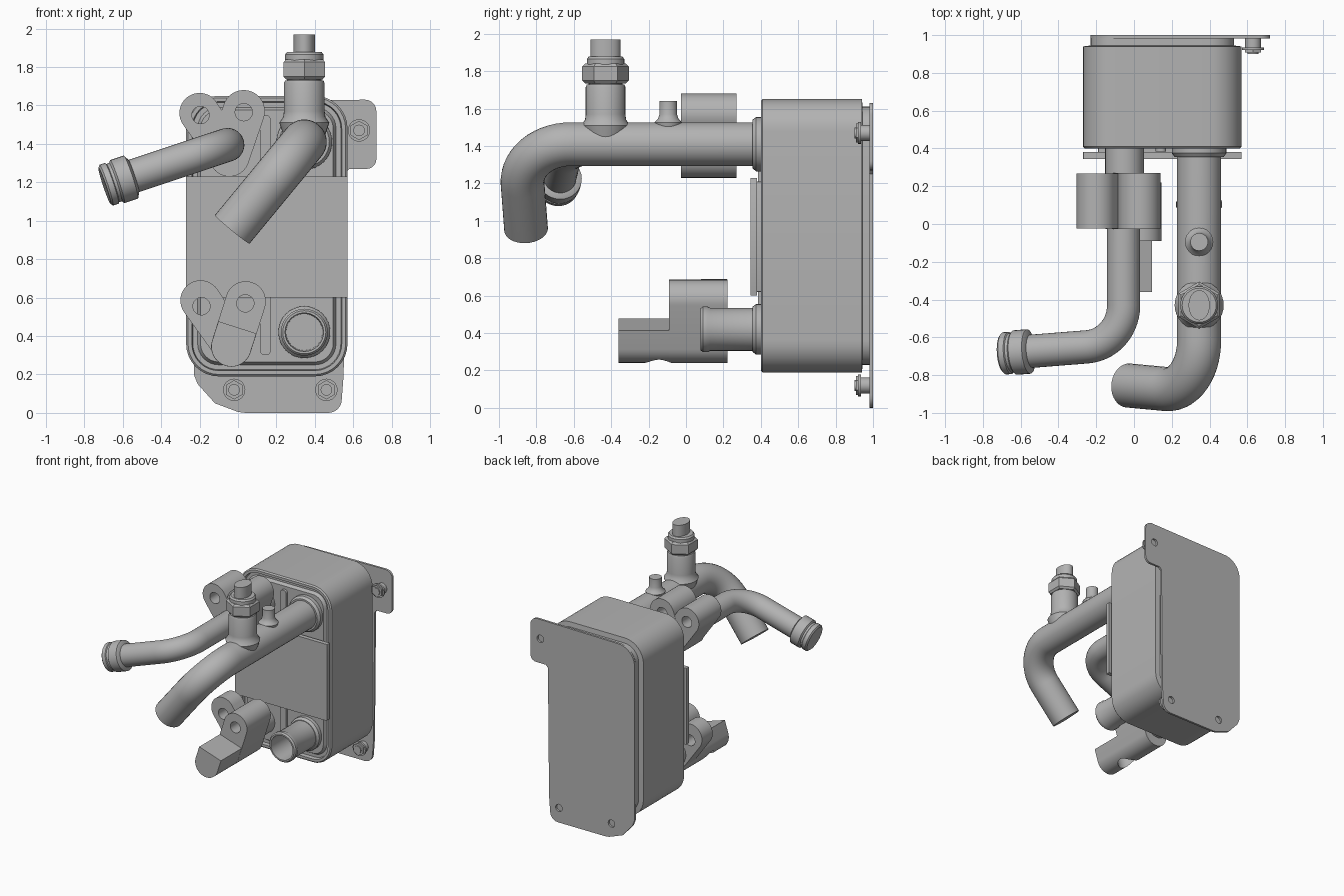
import bpy, bmesh
from math import sin, cos, pi, radians, hypot, atan2, acos
from mathutils import Vector

default_cube = bpy.data.objects.get("Cube")
if default_cube:
    bpy.data.objects.remove(default_cube, do_unlink=True)

grey = bpy.data.materials.new("plain grey metal")
grey.use_nodes = True
grey_value = (0.45, 0.45, 0.45, 1)
grey.diffuse_color = grey_value
grey.node_tree.nodes["Principled BSDF"].inputs["Base Color"].default_value = grey_value

UP, FRONT = Vector((0, 0, 1)), Vector((0, -1, 0))
parts = []


def finish(name, bm):
    bmesh.ops.recalc_face_normals(bm, faces=bm.faces)
    mesh = bpy.data.meshes.new(name)
    bm.to_mesh(mesh)
    bm.free()
    mesh.materials.append(grey)
    obj = bpy.data.objects.new(name, mesh)
    bpy.context.collection.objects.link(obj)
    parts.append(obj)
    return obj


def loft(name, rings):
    """Skin equal rings of points and cap both ends."""
    bm = bmesh.new()
    loops = [[bm.verts.new(p) for p in ring] for ring in rings]
    count = len(loops[0])
    for a, b in zip(loops, loops[1:]):
        for i in range(count):
            j = (i + 1) % count
            bm.faces.new((a[i], a[j], b[j], b[i]))
    bm.faces.new(loops[0])
    bm.faces.new(loops[-1])
    return finish(name, bm)


def prism(name, outline, y_front, y_back):
    return loft(name, [[(x, y, z) for x, z in outline] for y in (y_front, y_back)])


def lathe(name, profile, base, axis=UP, steps=32, squash=1.0):
    """Closed turned part from (radius, height) pairs along an axis."""
    turn = axis.to_track_quat('Z', 'Y')
    rings = []
    for r, h in profile:
        angles = [2 * pi * i / steps for i in range(steps)]
        rings.append([Vector(base) + turn @ Vector((r * sin(a) * squash, r * cos(a), h)) for a in angles])
    return loft(name, rings)


def pipe(name, start, corner, end, radius, bend, steps=32):
    """Round pipe with one filleted bend."""
    start, corner, end = Vector(start), Vector(corner), Vector(end)
    d1, d2 = (corner - start).normalized(), (end - corner).normalized()
    normal = d1.cross(d2).normalized()
    angle = d1.angle(d2)
    reach = bend * sin(angle / 2) / cos(angle / 2)
    inward = normal.cross(d1)
    path = [(start, d1)]
    for i in range(15):
        a = angle * i / 14
        point = corner - d1 * reach + d1 * bend * sin(a) + inward * bend * (1 - cos(a))
        path.append((point, d1 * cos(a) + inward * sin(a)))
    path.append((end, d2))
    rings = []
    for point, tangent in path:
        side = tangent.cross(normal)
        rings.append([point + radius * (normal * cos(2 * pi * i / steps) + side * sin(2 * pi * i / steps))
                      for i in range(steps)])
    return loft(name, rings)


def arc(cx, cz, r, a0, a1, steps=10):
    return [(cx + r * cos(a0 + (a1 - a0) * i / steps), cz + r * sin(a0 + (a1 - a0) * i / steps))
            for i in range(steps + 1)]


def rounded_rect(x0, x1, z0, z1, r, steps=8):
    centres = [(x1 - r, z1 - r), (x0 + r, z1 - r), (x0 + r, z0 + r), (x1 - r, z0 + r)]
    return [p for k, (x, z) in enumerate(centres) for p in arc(x, z, r, k * pi / 2, (k + 1) * pi / 2, steps)]


def link(a, ra, b, rb, flat=False):
    """Outline of a link between two round ends; the first end may be cut flat."""
    heading = atan2(b[1] - a[1], b[0] - a[0])
    spread = acos((rb - ra) / hypot(b[0] - a[0], b[1] - a[1]))
    spread = pi - spread
    far = arc(*b, rb, heading - spread, heading + spread, 20)
    near = arc(*a, ra, heading + spread, heading + 2 * pi - spread, 1 if flat else 20)
    return far + near


def combine(target, other, operation):
    mod = target.modifiers.new("cut", 'BOOLEAN')
    mod.operation, mod.object, mod.solver = operation, other, 'EXACT'
    bpy.context.view_layer.objects.active = target
    bpy.ops.object.modifier_apply(modifier=mod.name)
    parts.remove(other)
    bpy.data.objects.remove(other, do_unlink=True)


def drill(target, x, z, r):
    combine(target, lathe("drill", [(r, -2), (r, 2)], (x, 0, z), FRONT), 'DIFFERENCE')


# Cooler body: rounded block with a rear step, front rim and groove
profile = [(0.04, 0.985), (0.04, 0.945), (0, 0.94), (0, 0.41), (0.01, 0.4), (0.03, 0.4),
           (0.035, 0.43), (0.06, 0.43), (0.075, 0.405)]
loft("cooler_body", [[(x, y, z) for x, z in rounded_rect(-0.27 + i, 0.57 - i, 0.19 + i, 1.65 - i, 0.17 - i)]
                     for i, y in profile])
prism("front_label_plate", rounded_rect(-0.27, 0.57, 0.6, 1.23, 0.005, 2), 0.345, 0.38)
prism("label_plate_spacer", rounded_rect(-0.19, 0.49, 0.62, 1.21, 0.005, 2), 0.38, 0.41)
prism("front_rib", rounded_rect(0.115, 0.17, 0.3, 1.55, 0.025), 0.385, 0.41)

# Mounting plate with side tab
outline = ([(0.55, 0.2), (0.56, 1.25), (0.58, 1.27)]
           + arc(0.67, 1.32, 0.05, -pi / 2, 0, 5) + arc(0.66, 1.57, 0.06, 0, pi / 2, 5)
           + arc(-0.08, 1.47, 0.15, pi / 2, pi)
           + [(-0.23, 0.2), (-0.21, 0.15), (-0.12, 0.05), (0.0, 0.005), (0.04, 0)]
           + arc(0.47, 0.07, 0.07, -pi / 2, 0, 6))
plate = prism("mounting_plate", outline, 0.982, 1.0)

# Hex bolts in the mounting plate
for x, z in ((-0.02, 0.12), (0.46, 0.12), (0.63, 1.47)):
    drill(plate, x, z, 0.03)
    for label, r, y0, y1, sides in (("bolt_washer", 0.058, 0.92, 0.935, 24),
                                    ("bolt_neck", 0.042, 0.935, 0.983, 24),
                                    ("bolt_hex", 0.05, 0.908, 0.92, 6)):
        lathe(label, [(r, -y1), (r, -y0)], (x, 0, z), FRONT, sides)
    lathe("bolt_tip", [(0.03, -0.95), (0.03, -0.9)], (x, 0, z), FRONT, 20)

# Port collars on the body face
for x, z, r in ((0.345, 1.41, 0.145), (0.345, 0.42, 0.135)):
    lathe("port_collar", [(r, -0.41), (r, -0.375), (r - 0.015, -0.355), (0.1, -0.355)], (x, 0, z), FRONT)

# Open outlet stub with bead
lathe("outlet_stub", [(0.095, -0.36), (0.115, -0.36), (0.115, -0.13), (0.122, -0.115), (0.122, -0.09),
                      (0.112, -0.078), (0.1, -0.078), (0.095, -0.35)], (0.345, 0, 0.42), FRONT)

# Large hose pipe bending down, with sensor fitting and bleed nipple
pipe("large_pipe", (0.345, 0.4, 1.41), (0.345, -0.89, 1.41), (-0.03, -0.855, 0.955), 0.117, 0.26)
sensor = (0.345, -0.43, 0)
lathe("sensor_boss", [(0.1, 1.42), (0.13, 1.51), (0.11, 1.54), (0.106, 1.57), (0.106, 1.715), (0.1, 1.73),
                      (0.09, 1.73), (0.09, 1.76)], sensor)
lathe("sensor_hex", [(0.11, 1.735), (0.125, 1.75), (0.125, 1.825), (0.11, 1.84)], sensor, steps=6)
lathe("sensor_collar", [(0.1, 1.83), (0.1, 1.865), (0.09, 1.878)], sensor)
lathe("sensor_tip", [(0.08, 1.87), (0.08, 1.97)], sensor, squash=0.7)
lathe("bleed_nipple", [(0.06, 1.47), (0.075, 1.525), (0.055, 1.545), (0.047, 1.57), (0.047, 1.64)],
      (0.345, -0.095, 0), steps=24)

# Small side pipe with end collar
side_corner, side_end = Vector((-0.055, -0.635, 1.395)), Vector((-0.685, -0.685, 1.185))
pipe("side_pipe", (-0.055, 0.1, 1.395), side_corner, side_end, 0.088, 0.22)
lathe("side_pipe_collar", [(0.09, -0.15), (0.118, -0.135), (0.118, -0.06), (0.105, -0.05), (0.105, -0.035),
                           (0.112, -0.03), (0.112, 0.0), (0.1, 0.01)],
      side_end, (side_end - side_corner).normalized())

# Upper bracket: two joined lugs with bolt holes
bracket = prism("upper_bracket", link((-0.2, 1.56), 0.105, (-0.05, 1.34), 0.1), -0.025, 0.268)
combine(bracket, prism("upper_lug", link((0.03, 1.57), 0.11, (-0.045, 1.335), 0.105), -0.026, 0.269), 'UNION')
drill(bracket, -0.195, 1.55, 0.045)
drill(bracket, 0.03, 1.565, 0.045)

# Lower bracket: two lugs and a forward block with a drilled underside
left_lug = prism("lower_left_lug", link((-0.195, 0.585), 0.105, (-0.04, 0.36), 0.1), 0.08, 0.22)
drill(left_lug, -0.19, 0.555, 0.045)
top, foot = (0.04, 0.58), (-0.035, 0.345)
right_lug = prism("lower_right_lug", link(top, 0.105, foot, 0.105), -0.09, 0.221)
drill(right_lug, 0.038, 0.57, 0.045)
block = prism("lower_block", link((-0.003, 0.445), 0.104, foot, 0.104, flat=True), -0.36, -0.05)
combine(right_lug, block, 'UNION')
down = Vector((foot[0] - top[0], 0, foot[1] - top[1])).normalized()
combine(right_lug, lathe("drill", [(0.08, 0), (0.08, 0.3)], (foot[0], -0.145, foot[1]), down), 'DIFFERENCE')

# Connectors from the brackets to the body
for z, y in ((1.4, 0.25), (0.42, 0.2)):
    lathe("bracket_connector", [(0.103, -0.42), (0.103, -y)], (-0.05, 0, z), FRONT)

# Smooth rounded surfaces, keep edges crisp
for obj in parts:
    obj.data.shade_smooth()
    obj.data.set_sharp_from_angle(angle=radians(30))
